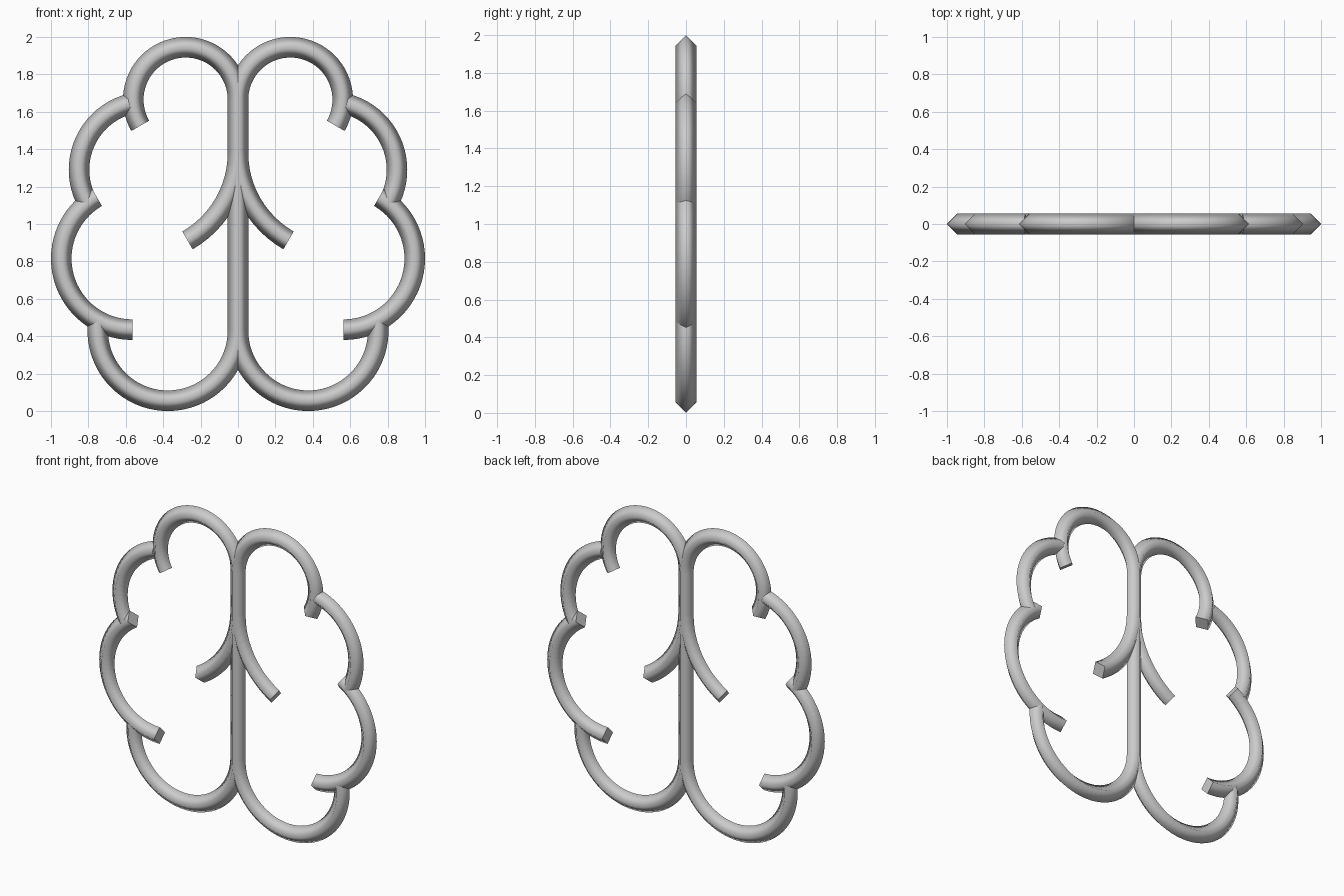
import bpy, bmesh, math
from mathutils import Vector

if "Cube" in bpy.data.objects:
    bpy.data.objects.remove(bpy.data.objects["Cube"])

RAD = 0.055  # half width of the diamond cross-section

gray = bpy.data.materials.new("plain gray")
gray.diffuse_color = (0.6, 0.6, 0.6, 1)
gray.use_nodes = True
gray.node_tree.nodes["Principled BSDF"].inputs["Base Color"].default_value = gray.diffuse_color


def arc(cx, cz, r, a0, a1):
    """Points and outward normals along an arc in the xz plane."""
    n = max(4, round(abs(a1 - a0) / 5))
    out = []
    for i in range(n + 1):
        a = math.radians(a0 + (a1 - a0) * i / n)
        d = Vector((math.cos(a), 0, math.sin(a)))
        out.append((Vector((cx, 0, cz)) + d * r, d))
    return out


def tube(name, path, mirror=True):
    """Sweep a four-sided diamond along the path, smooth sides, flat caps."""
    bm = bmesh.new()
    y = Vector((0, 1, 0))
    rings = [[bm.verts.new(p + v * RAD) for v in (d, y, -d, -y)] for p, d in path]
    for a, b in zip(rings, rings[1:]):
        for k in range(4):
            j = (k + 1) % 4
            bm.faces.new((a[k], a[j], b[j], b[k])).smooth = True
    for ring in (rings[0], rings[-1]):
        cap = bm.faces.new(ring)
        cap.smooth = False
        for e in cap.edges:
            e.smooth = False
    bmesh.ops.recalc_face_normals(bm, faces=bm.faces)
    me = bpy.data.meshes.new(name)
    bm.to_mesh(me)
    bm.free()
    me.materials.append(gray)
    ob = bpy.data.objects.new(name, me)
    bpy.context.collection.objects.link(ob)
    if mirror:
        mod = ob.modifiers.new("mirror", 'MIRROR')
        mod.use_axis[0] = True
        mod.use_mirror_merge = False
    return ob


# central stem
side = Vector((1, 0, 0))
tube("center_stem", [(Vector((0, 0, z)), side) for z in (0.43, 0.85, 1.27, 1.665)], False)

# outline lobes and inner branch, mirrored left to right
tube("bottom_lobe", arc(0.375, 0.43, 0.375, 180, 368))
tube("lower_side_lobe", arc(0.565, 0.815, 0.38, -90, 60))
tube("upper_side_lobe", arc(0.486, 1.29, 0.364, -30, 75))
tube("top_lobe", arc(0.28, 1.665, 0.28, 180, -30))
tube("inner_branch", arc(0.54, 1.38, 0.54, 180, 240))
